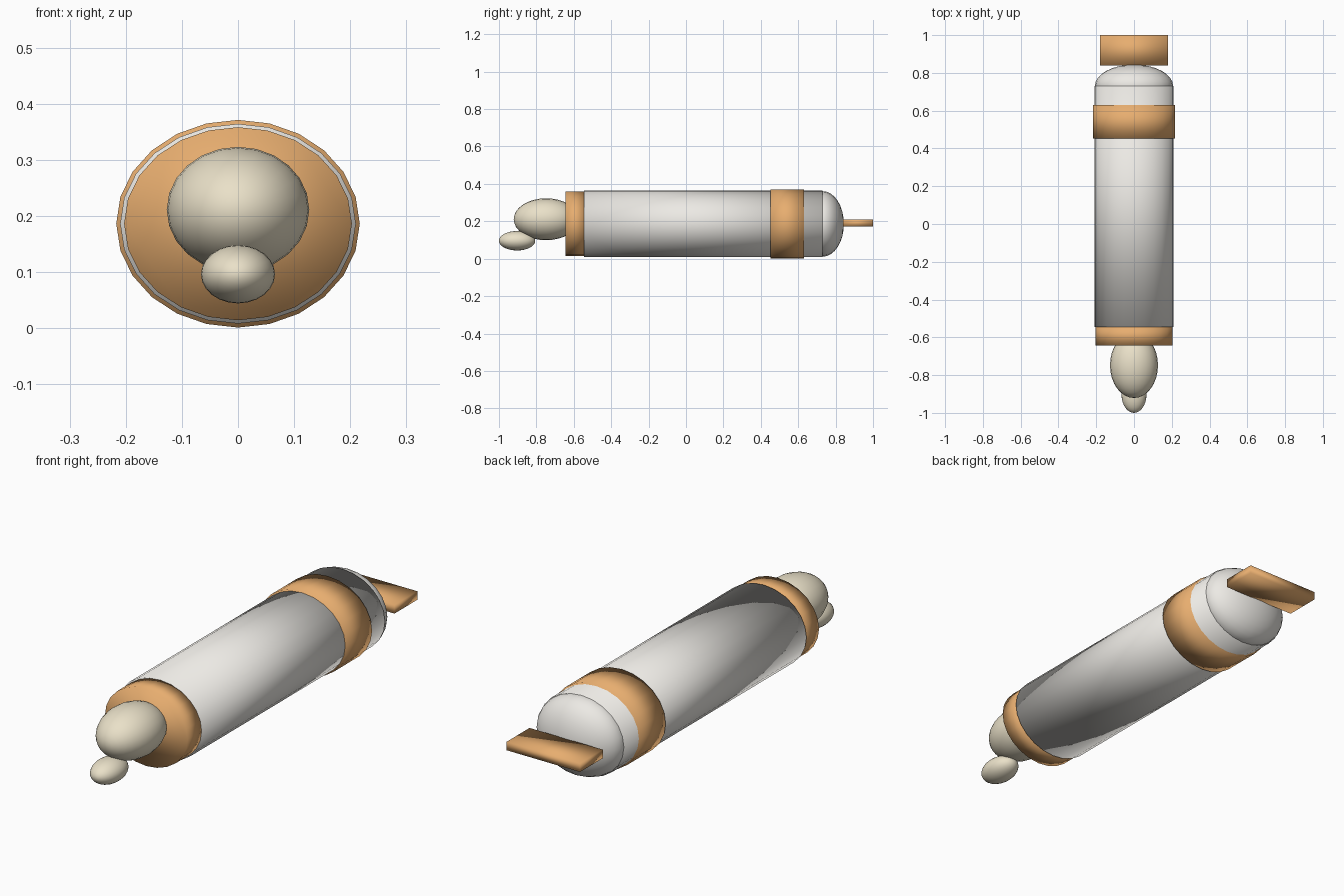
import bpy
from math import pi

if "Cube" in bpy.data.objects:
    bpy.data.objects.remove(bpy.data.objects["Cube"])


def material(name, color):
    m = bpy.data.materials.new(name)
    m.diffuse_color = (*color, 1)
    m.use_nodes = True
    m.node_tree.nodes["Principled BSDF"].inputs["Base Color"].default_value = m.diffuse_color
    return m


WHITE = material("off_white", (0.84, 0.82, 0.78))
ORANGE = material("orange", (0.80, 0.42, 0.16))
CREAM = material("cream", (0.82, 0.75, 0.58))


def finish(name, mat):
    ob = bpy.context.object
    ob.name = name
    bpy.ops.object.transform_apply(location=False, rotation=True, scale=True)
    bpy.ops.object.shade_smooth()
    ob.data.materials.append(mat)
    return ob


def tube(name, y0, y1, rx, rz, mat, z=0.186):
    """Flattened 24-sided cylinder lying along y."""
    bpy.ops.mesh.primitive_cylinder_add(
        vertices=24, radius=1, depth=y1 - y0,
        location=(0, (y0 + y1) / 2, z), rotation=(pi / 2, 0, 0))
    bpy.context.object.scale = (rx, rz, 1)
    return finish(name, mat)


def ellipsoid(name, y, z, radii, mat):
    bpy.ops.mesh.primitive_uv_sphere_add(
        segments=24, ring_count=16, radius=1,
        location=(0, y, z), rotation=(pi / 2, 0, 0))
    rx, ry, rz = radii
    bpy.context.object.scale = (rx, rz, ry)
    return finish(name, mat)


# Long body with collar and band
tube("body", -0.545, 0.731, 0.210, 0.178, WHITE)
tube("front_collar", -0.643, -0.54, 0.203, 0.172, ORANGE)
tube("rear_band", 0.452, 0.630, 0.217, 0.185, ORANGE)

# Rounded rear end
ellipsoid("rear_dome", 0.731, 0.186, (0.207, 0.113, 0.175), WHITE)

# Front knobs
ellipsoid("large_knob", -0.748, 0.211, (0.127, 0.173, 0.112), CREAM)
ellipsoid("small_knob", -0.903, 0.096, (0.066, 0.097, 0.052), CREAM)

# Flat rear tab
bpy.ops.mesh.primitive_cube_add(size=1, location=(0, 0.92, 0.191))
bpy.context.object.scale = (0.36, 0.16, 0.038)
finish("rear_tab", ORANGE)
